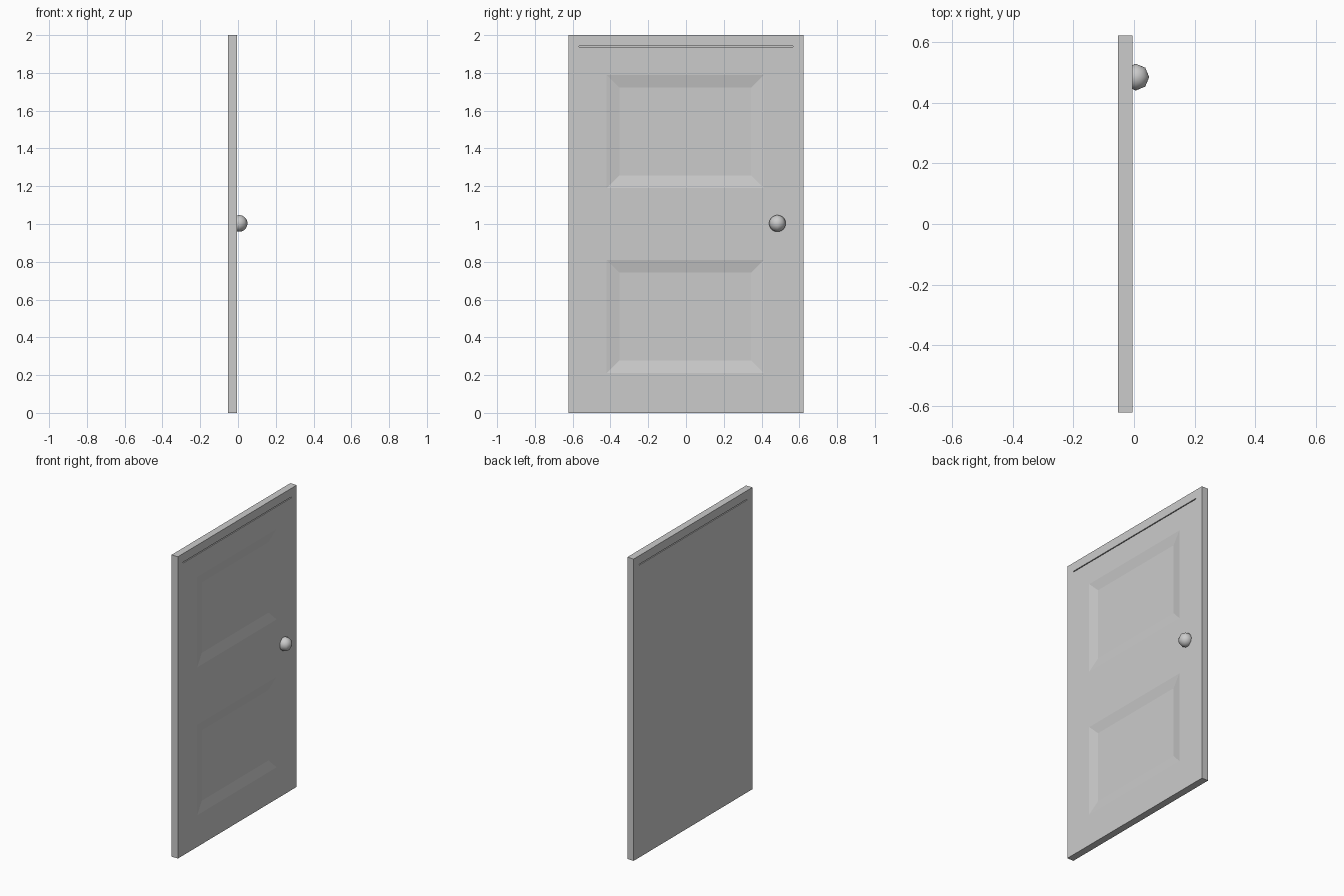
import bpy, bmesh
from mathutils import Matrix, Vector

if "Cube" in bpy.data.objects:
    bpy.data.objects.remove(bpy.data.objects["Cube"])

X0, X1 = -0.052, -0.005          # back and front of the slab
HALF_W, HEIGHT = 0.622, 2.0
PANEL_Y = (-0.42, 0.412)
PANELS_Z = [(0.21, 0.81), (1.19, 1.79)]
SLOT_Y, SLOT_Z = (-0.567, 0.567), (1.937, 1.943)

# Door slab, cut along the panel and groove lines
bm = bmesh.new()
bmesh.ops.create_cube(bm, size=1, matrix=Matrix.Translation(((X0 + X1) / 2, 0, HEIGHT / 2))
                      @ Matrix.Diagonal((X1 - X0, HALF_W * 2, HEIGHT, 1)))


def cut(axis, value):
    co, no = Vector((0, 0, 0)), Vector((0, 0, 0))
    co[axis], no[axis] = value, 1
    bmesh.ops.bisect_plane(bm, geom=bm.verts[:] + bm.edges[:] + bm.faces[:],
                           dist=1e-6, plane_co=co, plane_no=no)


for y in PANEL_Y + SLOT_Y:
    cut(1, y)
for zr in PANELS_Z + [SLOT_Z]:
    for z in zr:
        cut(2, z)


def sink(y_range, z_range, side, border, depth):
    """Recess the faces of one rectangle on the front (+1) or back (-1)."""
    faces = []
    for f in bm.faces:
        c = f.calc_center_median()
        if f.normal.x * side > 0.9 and y_range[0] < c.y < y_range[1] and z_range[0] < c.z < z_range[1]:
            faces.append(f)
    bmesh.ops.inset_region(bm, faces=faces, thickness=border, depth=-depth, use_even_offset=True)


bm.normal_update()
# Two sloped recessed panels on the front
for zr in PANELS_Z:
    sink(PANEL_Y, zr, 1, 0.067, 0.013)
# Thin groove near the top on both sides
for side in (1, -1):
    sink(SLOT_Y, SLOT_Z, side, 0.0003, 0.012)

mesh = bpy.data.meshes.new("door_slab")
bm.to_mesh(mesh)
bm.free()
door = bpy.data.objects.new("door_slab", mesh)
bpy.context.collection.objects.link(door)

# Round knob, partly sunk into the slab
bpy.ops.mesh.primitive_uv_sphere_add(segments=8, ring_count=16, radius=0.044,
                                     location=(0.006, 0.484, 1.003))
knob = bpy.context.object
knob.name = "door_knob"
bpy.ops.object.shade_smooth()
